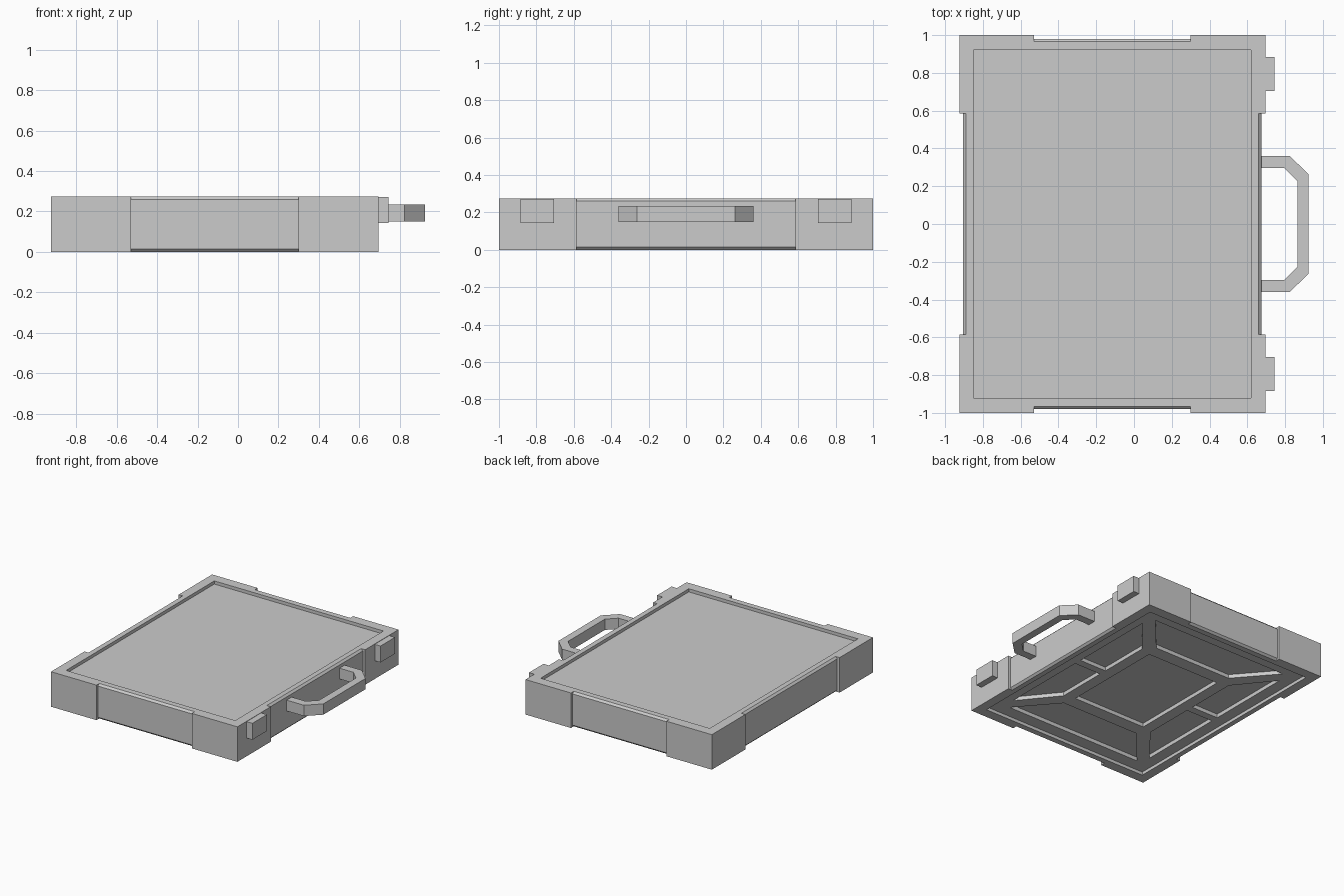
import bpy
import bmesh

cube = bpy.data.objects.get("Cube")
if cube:
    bpy.data.objects.remove(cube, do_unlink=True)

grey = bpy.data.materials.new("light_grey")
grey.use_nodes = True
grey.diffuse_color = (0.6, 0.6, 0.6, 1)
grey.node_tree.nodes["Principled BSDF"].inputs["Base Color"].default_value = (0.6, 0.6, 0.6, 1)

CX = -0.115             # centre of the case body in x
HX, HY, H = 0.81, 1.0, 0.275
RECESS, POCKET = 0.025, 0.055


def flat(p, q, t):
    return (p, q, t)


def prism(name, points, low, high, place=flat):
    """Extrude a 2D outline from low to high; place() maps it into space."""
    bm = bmesh.new()
    rings = [[bm.verts.new(place(p, q, t)) for p, q in points] for t in (low, high)]
    bm.faces.new(rings[0])
    bm.faces.new(rings[1])
    n = len(points)
    for i in range(n):
        j = (i + 1) % n
        bm.faces.new((rings[0][i], rings[0][j], rings[1][j], rings[1][i]))
    bmesh.ops.recalc_face_normals(bm, faces=bm.faces)
    mesh = bpy.data.meshes.new(name)
    bm.to_mesh(mesh)
    bm.free()
    mesh.materials.append(grey)
    obj = bpy.data.objects.new(name, mesh)
    bpy.context.collection.objects.link(obj)
    return obj


def rect(x0, x1, y0, y1):
    return [(x0, y0), (x1, y0), (x1, y1), (x0, y1)]


def carve(target, points, low, high, place=flat):
    """Cut a prism out of the target and throw the cutter away."""
    cutter = prism("cutter", points, low, high, place)
    cutter.hide_render = True
    mod = target.modifiers.new("cut", "BOOLEAN")
    mod.operation = "DIFFERENCE"
    mod.solver = "EXACT"
    mod.object = cutter
    bpy.context.view_layer.objects.active = target
    bpy.ops.object.modifier_apply(modifier=mod.name)
    bpy.data.objects.remove(cutter, do_unlink=True)


# Case body
body = prism("case_body", rect(CX - HX, CX + HX, -HY, HY), 0, H)

# Sunken top and bottom panels
panel = rect(CX - 0.735, CX + 0.735, -0.92, 0.92)
carve(body, panel, H - RECESS, H + 0.1)
carve(body, panel, -0.1, RECESS)

# Chamfered side channels between the corner blocks
channel = [(-0.05, -0.015), (0.05, -0.015), (0.02, 0.015),
           (0.02, H - 0.015), (0.05, H + 0.015), (-0.05, H + 0.015)]
for s in (-1, 1):
    carve(body, channel, CX - 0.415, CX + 0.415,
          lambda d, z, t: (t, s * (HY - d), z))
    carve(body, channel, -0.585, 0.585,
          lambda d, z, t: (CX + s * (HX - d), t, z))

# Underside pockets: centre, two end trapezoids, four split side trapezoids
carve(body, rect(CX - 0.32, CX + 0.32, -0.415, 0.415), -0.1, POCKET)
for s in (-1, 1):
    end = [(-0.6, 0.82), (-0.34, 0.52), (0.34, 0.52), (0.6, 0.82)]
    carve(body, [(CX + x, s * y) for x, y in end], -0.1, POCKET)
    for r in (-1, 1):
        side = [(0.645, 0.03), (0.41, 0.03), (0.41, 0.44), (0.645, 0.73)]
        carve(body, [(CX + r * x, s * y) for x, y in side], -0.1, POCKET)

# Latches
for s, name in ((-1, "front_latch"), (1, "back_latch")):
    prism(name, rect(CX + HX - 0.005, 0.745, s * 0.795 - 0.09, s * 0.795 + 0.09), 0.143, 0.272)

# Carrying handle
half = [(0.67, 0.36), (0.825, 0.36), (0.925, 0.262)]
inner = [(0.865, 0.228), (0.795, 0.297), (0.67, 0.297)]
outline = (half + [(x, -y) for x, y in reversed(half)]
           + [(x, -y) for x, y in reversed(inner)] + inner)
prism("handle", outline, 0.15, 0.235)
